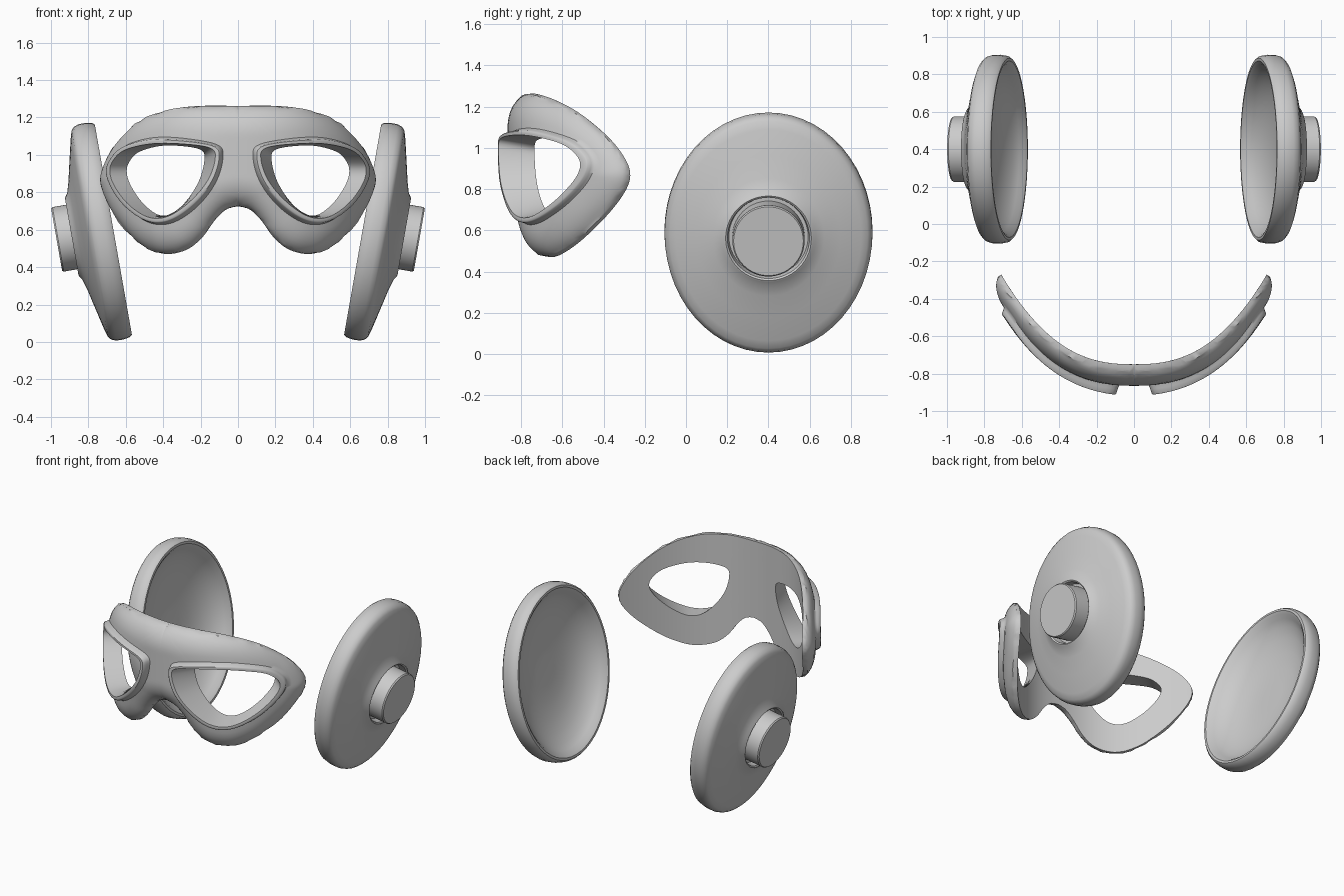
import bpy, bmesh, math
from mathutils import Vector

if "Cube" in bpy.data.objects:
    bpy.data.objects.remove(bpy.data.objects["Cube"])


def finish(name, bm, angle=35):
    bmesh.ops.remove_doubles(bm, verts=bm.verts, dist=0.0004)
    bmesh.ops.recalc_face_normals(bm, faces=bm.faces)
    me = bpy.data.meshes.new(name)
    bm.to_mesh(me)
    bm.free()
    ob = bpy.data.objects.new(name, me)
    bpy.context.collection.objects.link(ob)
    bpy.ops.object.select_all(action='DESELECT')
    ob.select_set(True)
    bpy.context.view_layer.objects.active = ob
    bpy.ops.object.shade_smooth_by_angle(angle=math.radians(angle))
    return ob


def skin(bm, rings, closed=True):
    for a, b in zip(rings, rings[1:]):
        n = len(a)
        for i in range(n):
            j = (i + 1) % n
            bm.faces.new((a[i], a[j], b[j], b[i]))


def spline(pts, closed, n=8):
    out, m = [], len(pts)
    get = lambda i: Vector(pts[i % m] if closed else pts[max(0, min(m - 1, i))])
    for i in range(m if closed else m - 1):
        p0, p1, p2, p3 = (get(i + k) for k in (-1, 0, 1, 2))
        for k in range(n):
            t = k / n
            out.append(0.5 * (2 * p1 + (p2 - p0) * t + (2 * p0 - 5 * p1 + 4 * p2 - p3) * t * t
                              + (3 * p1 - p0 - 3 * p2 + p3) * t ** 3))
    return out if closed else out + [get(m - 1)]


# Ear dishes: elliptical lathe around a tilted axis (axis, y radius, long radius)
TILT = math.radians(10)
DISH = [(.70, .10, .10), (.698, .20, .20), (.682, .29, .31), (.655, .36, .405), (.62, .41, .475),
        (.59, .437, .515), (.565, .455, .537), (.552, .472, .555), (.552, .487, .57), (.565, .499, .581),
        (.60, .505, .588), (.64, .504, .587), (.665, .496, .577), (.68, .480, .560), (.692, .45, .52),
        (.72, .35, .40), (.745, .27, .29), (.762, .23, .233), (.774, .217, .217), (.778, .208, .208),
        (.772, .199, .199), (.73, .192, .192)]
HUB = [(.72, .175, .175), (.852, .175, .175), (.86, .169, .169)]


def lathe(name, prof, side, n=56):
    u = Vector((math.cos(TILT), 0, -math.sin(TILT)))
    v = Vector((math.sin(TILT), 0, math.cos(TILT)))
    bm = bmesh.new()
    rings = []
    for a, ry, rv in prof:
        ring = []
        for i in range(n):
            t = 2 * math.pi * i / n
            p = u * a + v * (.707 + rv * math.cos(t)) + Vector((0, .4 + ry * math.sin(t), 0))
            ring.append(bm.verts.new((p.x * side, p.y, p.z)))
        rings.append(ring)
    skin(bm, rings)
    bm.faces.new(rings[0])
    bm.faces.new(rings[-1])
    return finish(name, bm)


for side, tag in ((1, "right"), (-1, "left")):
    lathe("ear_dish_" + tag, DISH, side)
    lathe("ear_hub_" + tag, HUB, side)

# Mask half: outline and eye opening in front view, wrapped on a curved back
OUTLINE = spline([(0, 1.262), (.2, 1.262), (.35, 1.245), (.47, 1.205), (.56, 1.145), (.64, 1.055), (.69, .96),
                  (.71, .87), (.69, .775), (.63, .66), (.54, .55), (.45, .488), (.37, .47), (.27, .495),
                  (.19, .56), (.12, .655), (.06, .71), (0, .725)], False)
EYE_BACK = spline([(.195, 1.025), (.3, 1.047), (.42, 1.047), (.53, 1.015), (.58, .965), (.595, .91),
                   (.575, .84), (.52, .755), (.45, .692), (.39, .675), (.33, .70), (.26, .775),
                   (.205, .87), (.18, .97)], True)
EYE_FRONT = [Vector((p.x - .07 * (1 - (p.x - .2) / .4), .88 + (p.y - .88) * 1.07)) for p in EYE_BACK]
C = Vector((.38, .9))


def ray(loop, th):
    d, best = Vector((math.cos(th), math.sin(th))), 0
    for a, b in zip(loop, loop[1:] + loop[:1]):
        e, w = b - a, a - C
        den = d.x * e.y - d.y * e.x
        if abs(den) < 1e-12:
            continue
        r = (w.x * e.y - w.y * e.x) / den
        s = (w.x * d.y - w.y * d.x) / den
        if -1e-5 <= s <= 1 + 1e-5 and r > best:
            best = r
    return best


def back(p):
    return Vector((p.x, -.75 + 1.13 * max(p.x, 0) ** 2.5, p.y))


EDGE3 = [back(p) for p in OUTLINE]


def front(p, e):
    q = back(p)
    d = min((q - k).length for k in EDGE3)
    if d < .003:
        d = 0
    f = min(d / .16, 1)
    w = min(p.x / .6, 1)
    t = (.115 - .03 * w * w) * math.sqrt(1 - (1 - f) ** 2)
    k = max(0, min(1, (.034 - e) / .014))
    t += (.055 - .025 * w) * k * k * (3 - 2 * k)
    slope = 2.825 * max(p.x, 0) ** 1.5
    return q + Vector((slope, -1, 0)).normalized() * t


angles = [2 * math.pi * i / 120 for i in range(120)]
for corner in (OUTLINE[0], OUTLINE[-1]):
    th = math.atan2(corner.y - C.y, corner.x - C.x) % (2 * math.pi)
    angles = [a for a in angles if abs(a - th) > .02] + [th]
angles.sort()
bm = bmesh.new()


def ring(eye, dist, frac, is_front):
    verts = []
    for th in angles:
        r0, r1 = ray(eye, th), ray(OUTLINE, th)
        r = r0 + dist + (r1 - r0 - dist) * frac
        p = C + Vector((math.cos(th), math.sin(th))) * r
        p.x = 0 if p.x < 1e-4 else p.x
        e = r - r0
        verts.append(bm.verts.new(front(p, e) if is_front and frac < 1 or is_front and p.x == 0 else back(p)))
    return verts


rings = [ring(EYE_BACK, 0, 1 - k / 8, False) for k in range(9)]
rings += [ring(EYE_FRONT, d, 0, True) for d in (0, .008, .018, .023, .028, .034)]
rings += [ring(EYE_FRONT, .034, 1 - (1 - k / 9) ** 2, True) for k in range(1, 10)]
skin(bm, rings)
mask = finish("eye_mask", bm, 45)
mir = mask.modifiers.new("mirror", 'MIRROR')
mir.use_clip = True
mir.merge_threshold = .0005
